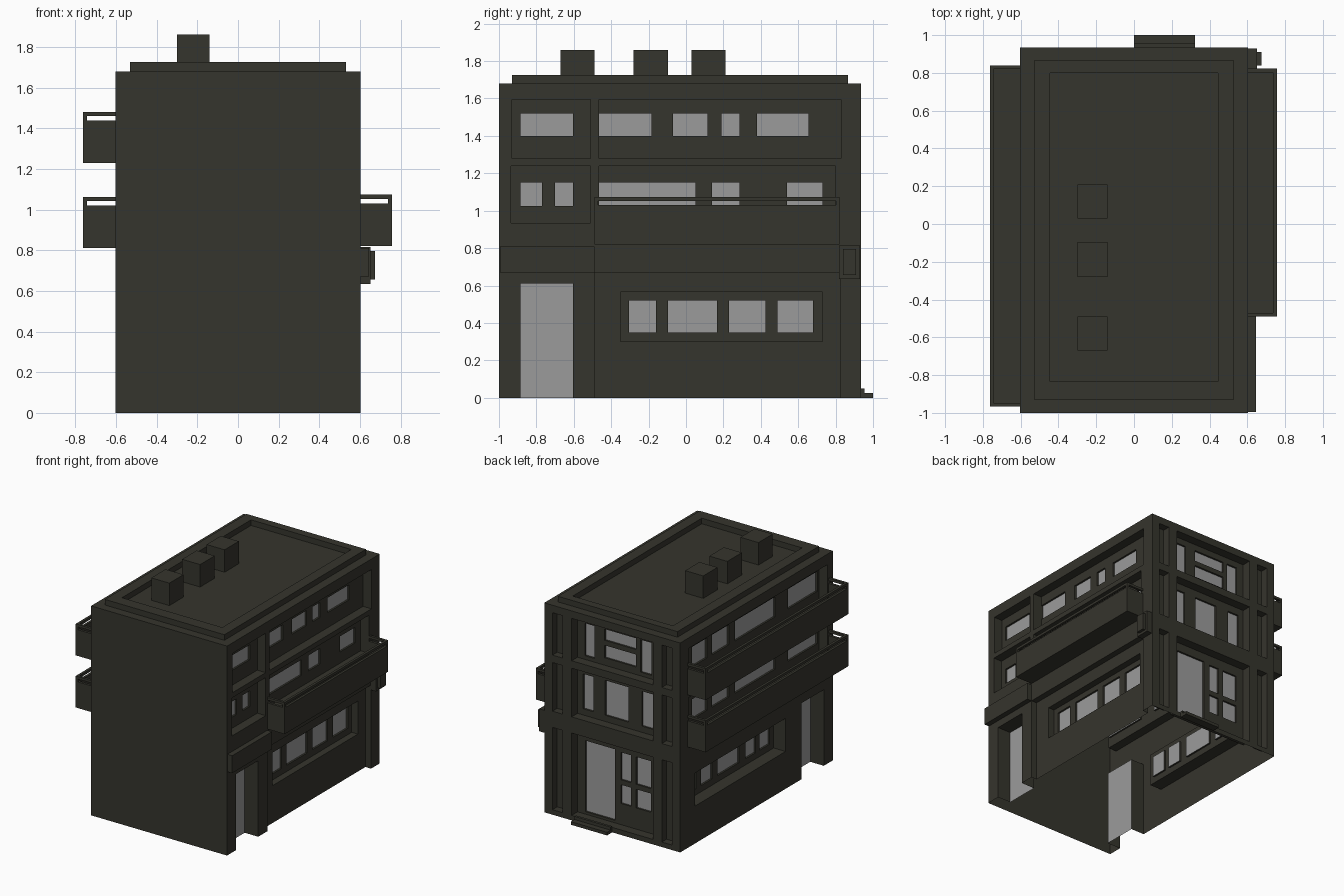
import bpy, bmesh
from mathutils import Vector

if "Cube" in bpy.data.objects:
    bpy.data.objects.remove(bpy.data.objects["Cube"])


def material(name, rgb):
    m = bpy.data.materials.new(name)
    m.diffuse_color = (*rgb, 1)
    m.use_nodes = True
    m.node_tree.nodes["Principled BSDF"].inputs["Base Color"].default_value = m.diffuse_color
    return m


WALL = material("dark_wall", (0.036, 0.035, 0.026))
GLASS = material("grey_glass", (0.33, 0.33, 0.33))
X0, X1, Y0, Y1, H = -0.603, 0.603, -1.0, 0.935, 1.68


def finish(name, bm):
    me = bpy.data.meshes.new(name)
    bm.to_mesh(me)
    bm.free()
    me.materials.append(WALL)
    me.materials.append(GLASS)
    ob = bpy.data.objects.new(name, me)
    bpy.context.collection.objects.link(ob)


def boxes(name, *dims):
    """Boxes given as x0, x1, y0, y1, z0, z1."""
    bm = bmesh.new()
    for a, b, c, d, e, f in dims:
        vs = bmesh.ops.create_cube(bm, size=1)["verts"]
        for v in vs:
            v.co = ((a + b) / 2 + v.co.x * (b - a), (c + d) / 2 + v.co.y * (d - c),
                    (e + f) / 2 + v.co.z * (f - e))
    finish(name, bm)


def relief(name, place, bounds, rects):
    """Stepped panel: each rect (u0, u1, v0, v1, depth, glass) overrides the earlier ones."""
    u0, u1, v0, v1 = bounds
    rects = [(u0, u1, v0, v1, 0, 0)] + rects
    us = sorted({r[i] for r in rects for i in (0, 1)})
    vs = sorted({r[i] for r in rects for i in (2, 3)})
    bm = bmesh.new()

    def face(pts, hint, mat=0):
        f = bm.faces.new([bm.verts.new(place(*p)) for p in pts])
        f.material_index = mat
        f.normal_update()
        if f.normal.dot(hint) < 0:
            f.normal_flip()

    base = Vector(place(0, 0, 0))
    out = Vector(place(0, 0, -1)) - base
    du = Vector(place(1, 0, 0)) - base
    dv = Vector(place(0, 1, 0)) - base

    def cell(i, j):
        u, v = (us[i] + us[i + 1]) / 2, (vs[j] + vs[j + 1]) / 2
        return [r for r in rects if r[0] < u < r[1] and r[2] < v < r[3]][-1][4:]

    nu, nv = len(us) - 1, len(vs) - 1
    for i in range(nu):
        for j in range(nv):
            a, b, c, d = us[i], us[i + 1], vs[j], vs[j + 1]
            k, mat = cell(i, j)
            face([(a, c, k), (b, c, k), (b, d, k), (a, d, k)], out, mat)
            if i + 1 < nu:
                q = cell(i + 1, j)[0]
                if q != k:
                    face([(b, c, k), (b, d, k), (b, d, q), (b, c, q)], du * (q - k))
            if j + 1 < nv:
                q = cell(i, j + 1)[0]
                if q != k:
                    face([(a, d, k), (b, d, k), (b, d, q), (a, d, q)], dv * (q - k))
    bmesh.ops.remove_doubles(bm, verts=bm.verts, dist=0.0001)
    finish(name, bm)


def panes(z0, z1, depth, *spans):
    return [(a, b, z0, z1, depth, 1) for a, b in spans]


# plain front wall
relief("front_wall", lambda u, v, d: (u, Y0 + d, v), (X0, X1, 0, H), [])

# right facade: recessed window strips, ground floor recess, door and canopy band
right = [(-0.49, 0.825, 0, 0.67, 0.05, 0), (-0.35, 0.73, 0.30, 0.565, 0.105, 0),
         (-0.93, 0.83, 1.28, 1.595, 0.075, 0), (-0.935, 0.80, 0.935, 1.24, 0.075, 0),
         (-0.51, -0.465, 0.935, 1.595, 0, 0),
         (-0.995, -0.49, 0.67, 0.81, -0.042, 0), (-0.885, -0.605, 0, 0.61, 0.12, 1)]
right += panes(0.35, 0.52, 0.12, (-0.305, -0.16), (-0.095, 0.165), (0.23, 0.425), (0.49, 0.68))
right += panes(1.025, 1.15, 0.09, (-0.885, -0.77), (-0.70, -0.605), (-0.465, 0.05),
               (0.14, 0.285), (0.54, 0.73))
right += panes(1.40, 1.52, 0.09, (-0.885, -0.605), (-0.465, -0.185), (-0.07, 0.115),
               (0.19, 0.285), (0.38, 0.655))
relief("right_facade", lambda u, v, d: (X1 - d, u, v), (Y0, Y1, 0, H), right)

# left facade behind the long balconies
left = [(-0.40, 0.75, 0.30, 0.565, 0.105, 0), (-0.93, 0.83, 1.28, 1.595, 0.075, 0),
        (-0.93, 0.83, 0.87, 1.20, 0.075, 0), (-0.885, -0.605, 0, 0.61, 0.12, 1)]
left += panes(0.35, 0.52, 0.12, (-0.35, -0.22), (-0.17, -0.04), (0.04, 0.31),
              (0.38, 0.52), (0.585, 0.70))
for z in (0.95, 1.37):
    left += panes(z, z + 0.16, 0.09, (-0.91, -0.54), (-0.375, 0.135), (0.21, 0.425), (0.49, 0.68))
relief("left_facade", lambda u, v, d: (X0 + d, u, v), (Y0, Y1, 0, H), left)

# back facade: three storeys, each with a bay between grooved columns
back = []
for z0, z1 in ((0.04, 0.70), (0.83, 1.22), (1.28, 1.62)):
    back.append((-0.36, 0.36, z0, z1, 0.075, 0))
    back += [(a, a + 0.09, z0, z1, 0.06, 0) for a in (-0.53, 0.44)]
back += panes(0.06, 0.63, 0.09, (0.03, 0.29))
for z0, z1 in ((0.21, 0.36), (0.40, 0.62)):
    back += panes(z0, z1, 0.09, (-0.115, -0.025), (-0.29, -0.16))
back += panes(0.88, 1.16, 0.09, (0.22, 0.31), (-0.09, 0.115), (-0.31, -0.21))
back += panes(1.31, 1.57, 0.09, (0.21, 0.295), (-0.295, -0.20))
back += panes(1.48, 1.57, 0.09, (-0.16, 0.12)) + panes(1.34, 1.44, 0.09, (-0.16, 0.12))
relief("back_facade", lambda u, v, d: (u, Y1 - d, v), (X0, X1, 0, H), back)

# flat roof with raised parapet ring
relief("roof", lambda u, v, d: (u, v, H - d), (X0, X1, Y0, Y1),
       [(-0.53, 0.53, -0.93, 0.865, -0.045, 0), (-0.445, 0.445, -0.835, 0.80, 0, 0)])
boxes("chimneys", *[(-0.30, -0.14, a, b, H, 1.86)
                    for a, b in ((-0.67, -0.49), (-0.28, -0.095), (0.03, 0.21))])


def balcony(name, side, reach, ya, yb, z):
    """Trough balcony with a thin rail above a narrow slot; side is -1 or 1."""
    t, wall = 0.02, 0.603

    def bx(a, b, *rest):
        lo, hi = sorted((side * a, side * b))
        return (lo, hi, *rest)

    parts = [bx(wall, reach, ya, yb, z, z + 0.03)]
    for z0, z1 in ((z + 0.03, z + 0.21), (z + 0.233, z + 0.253)):
        parts += [bx(reach - t, reach, ya, yb, z0, z1)]
        parts += [bx(wall, reach - t, y, y + t, z0, z1) for y in (ya, yb - t)]
    parts += [bx(reach - t, reach, y, y + t, z + 0.21, z + 0.233) for y in (ya, yb - t)]
    boxes(name, *parts)


balcony("left_lower_balcony", -1, 0.763, -0.967, 0.84, 0.81)
balcony("left_upper_balcony", -1, 0.763, -0.967, 0.84, 1.228)
balcony("right_balcony", 1, 0.757, -0.49, 0.822, 0.82)

# wall box on the right corner, and back door steps
boxes("corner_box", (X1, 0.652, 0.817, 0.93, 0.635, 0.815), (0.652, 0.675, 0.84, 0.91, 0.655, 0.795))
boxes("door_steps", (0, 0.322, Y1, 1.0, 0, 0.025), (0, 0.322, Y1, 0.955, 0.025, 0.05))
